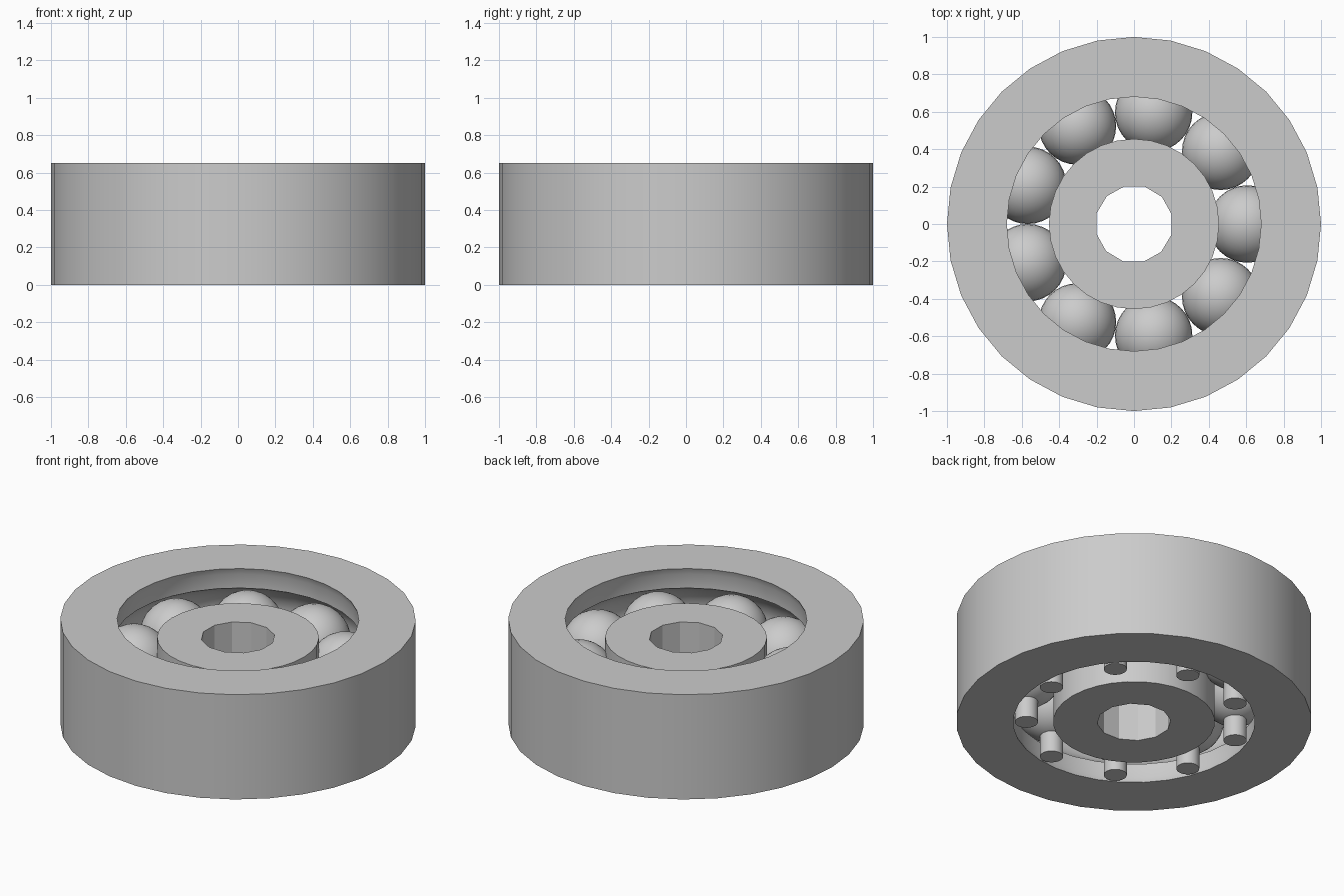
import bpy, bmesh, math
from mathutils import Matrix, Vector

if "Cube" in bpy.data.objects:
    bpy.data.objects.remove(bpy.data.objects["Cube"], do_unlink=True)

HEIGHT = 0.65
MID = HEIGHT / 2
BALL_R, BALL_ORBIT, BALLS = 0.207, 0.605, 9

steel = bpy.data.materials.new("light_grey_steel")
steel.use_nodes = True
GREY = (0.6, 0.6, 0.6, 1)
steel.diffuse_color = GREY
for node in steel.node_tree.nodes:
    if node.type == "BSDF_PRINCIPLED":
        node.inputs["Base Color"].default_value = GREY


def add_object(name, bm):
    bmesh.ops.recalc_face_normals(bm, faces=bm.faces)
    mesh = bpy.data.meshes.new(name)
    bm.to_mesh(mesh)
    bm.free()
    mesh.materials.append(steel)
    obj = bpy.data.objects.new(name, mesh)
    bpy.context.collection.objects.link(obj)
    return obj


def smooth(obj):
    bpy.ops.object.select_all(action="DESELECT")
    obj.select_set(True)
    bpy.context.view_layer.objects.active = obj
    bpy.ops.object.shade_smooth_by_angle(angle=math.radians(25))


def lathe(name, profile, sides):
    """Spin a closed (radius, height) profile around the z axis."""
    bm = bmesh.new()
    rings = []
    for i in range(sides):
        a = math.tau * i / sides
        rings.append([bm.verts.new((r * math.cos(a), r * math.sin(a), z)) for r, z in profile])
    n = len(profile)
    for i in range(sides):
        a, b = rings[i], rings[(i + 1) % sides]
        for j in range(n):
            k = (j + 1) % n
            bm.faces.new((a[j], b[j], b[k], a[k]))
    return add_object(name, bm)


def cylinder(name, radius, z0, z1, sides, centre=(0, 0), turn=0):
    bm = bmesh.new()
    place = Matrix.Translation((*centre, (z0 + z1) / 2)) @ Matrix.Rotation(turn, 4, "Z")
    bmesh.ops.create_cone(bm, cap_ends=True, segments=sides, radius1=radius,
                          radius2=radius, depth=z1 - z0, matrix=place)
    return add_object(name, bm)


# Outer ring: rounded ball groove between an undercut upper lip and a lower lip
HOLE, WALL = 0.68, 0.695
groove_r = BALL_R + 0.01
reach = math.acos((WALL - BALL_ORBIT) / groove_r)
groove = []
for i in range(13):
    a = -reach + 2 * reach * i / 12
    groove.append((BALL_ORBIT + groove_r * math.cos(a), MID + groove_r * math.sin(a)))
profile = [(1, HEIGHT), (1, 0), (HOLE, 0), (WALL, 0.04)] + groove
profile += [(WALL, HEIGHT - 0.04), (HOLE, HEIGHT)]
smooth(lathe("outer_ring", profile, 32))

# Inner ring: lower than the outer one, with a coarse faceted bore
inner = cylinder("inner_ring", 0.455, 0, 0.54, 32)
cutter = cylinder("bore_cutter", 0.208, -0.2, 0.8, 12, turn=math.radians(14))
cutter.hide_render = True
cut = inner.modifiers.new("bore", "BOOLEAN")
cut.operation = "DIFFERENCE"
cut.solver = "EXACT"
cut.object = cutter
bpy.context.view_layer.objects.active = inner
bpy.ops.object.modifier_apply(modifier=cut.name)
bpy.data.objects.remove(cutter, do_unlink=True)
smooth(inner)

# Balls, each standing on a short peg
for i in range(BALLS):
    a = math.tau * i / BALLS
    x, y = BALL_ORBIT * math.cos(a), BALL_ORBIT * math.sin(a)
    bm = bmesh.new()
    bmesh.ops.create_uvsphere(bm, u_segments=32, v_segments=16, radius=BALL_R,
                              matrix=Matrix.Translation(Vector((x, y, MID))))
    smooth(add_object(f"ball_{i + 1}", bm))
    smooth(cylinder(f"peg_{i + 1}", 0.065, 0, MID, 24, (x, y)))
